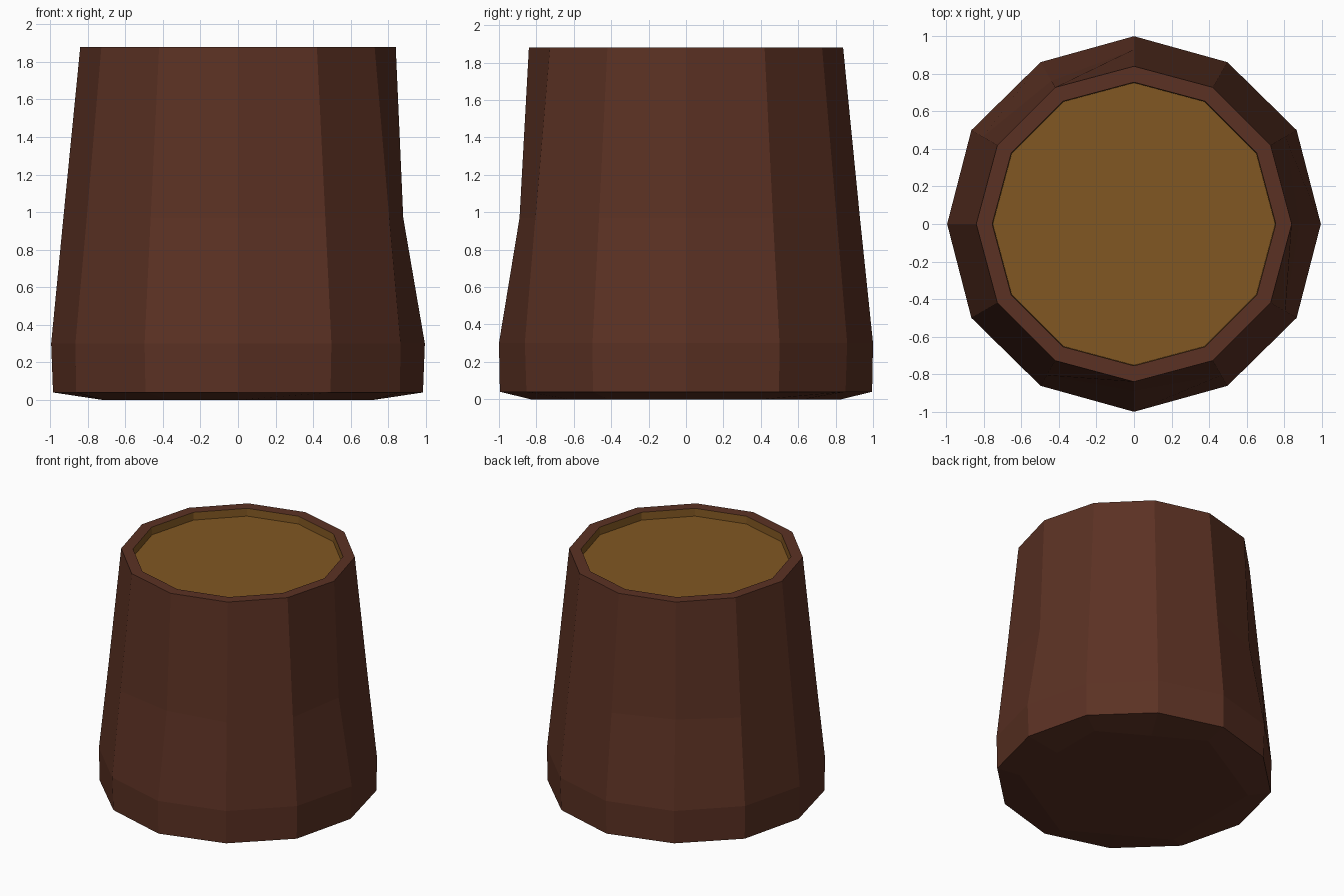
import bpy, bmesh
from math import cos, sin, pi

if "Cube" in bpy.data.objects:
    bpy.data.objects.remove(bpy.data.objects["Cube"])

SIDES = 12


def material(name, color):
    m = bpy.data.materials.new(name)
    m.diffuse_color = (*color, 1)
    m.use_nodes = True
    m.node_tree.nodes["Principled BSDF"].inputs["Base Color"].default_value = m.diffuse_color
    return m


def lathe(name, rings, mat, cap_bottom=False, cap_top=False):
    """Bridge rings of (z, even radius, odd radius, {index: radius})."""
    bm = bmesh.new()
    loops = []
    for z, even, odd, dents in rings:
        loop = []
        for i in range(SIDES):
            r = dents.get(i, odd if i % 2 else even)
            a = 2 * pi * i / SIDES
            loop.append(bm.verts.new((r * cos(a), r * sin(a), z)))
        loops.append(loop)
    for lo, hi in zip(loops, loops[1:]):
        for i in range(SIDES):
            j = (i + 1) % SIDES
            bm.faces.new((lo[i], lo[j], hi[j], hi[i]))
    if cap_bottom:
        bm.faces.new(loops[0][::-1])
    if cap_top:
        bm.faces.new(loops[-1])
    me = bpy.data.meshes.new(name)
    bm.to_mesh(me)
    bm.free()
    me.materials.append(mat)
    ob = bpy.data.objects.new(name, me)
    bpy.context.collection.objects.link(ob)
    return ob


bark = material("bark", (0.105, 0.031, 0.017))
wood = material("wood", (0.22, 0.095, 0.016))

# Bark: hexagonal underside, flared foot, a few dents halfway, flat rim
lathe("bark", [
    (0.0, 0.72, 0.83, {}),
    (0.04, 0.985, 0.995, {}),
    (0.30, 0.995, 1.0, {}),
    (0.97, 0.93, 0.93, {0: 0.88, 4: 0.88, 9: 0.89}),
    (1.88, 0.84, 0.84, {}),
    (1.88, 0.755, 0.755, {}),
], bark, cap_bottom=True)

# Cut wood: short inner wall and sunken floor
lathe("cut_wood", [
    (1.88, 0.755, 0.755, {}),
    (1.82, 0.752, 0.752, {}),
], wood, cap_top=True)
